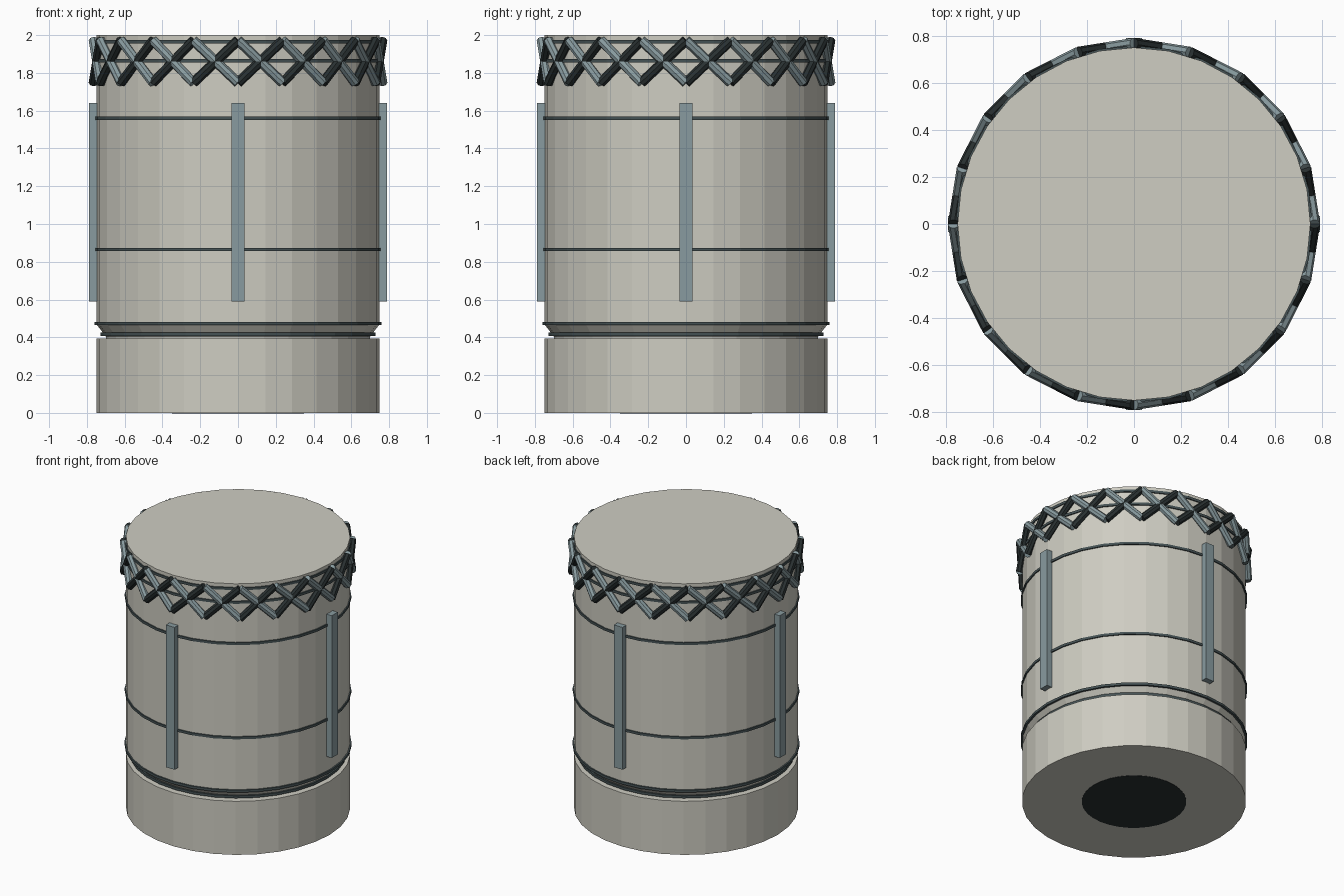
import bpy
import bmesh
from math import sin, cos, pi
from mathutils import Vector, Matrix

cube = bpy.data.objects.get("Cube")
if cube:
    bpy.data.objects.remove(cube, do_unlink=True)

SIDES = 32


def material(name, rgb):
    m = bpy.data.materials.new(name)
    m.use_nodes = True
    m.diffuse_color = (*rgb, 1)
    m.node_tree.nodes["Principled BSDF"].inputs["Base Color"].default_value = (*rgb, 1)
    return m


shell = material("warm grey shell", (0.62, 0.61, 0.54))
slate = material("slate blue", (0.25, 0.33, 0.35))
band = material("dark slate", (0.06, 0.085, 0.09))
black = material("near black", (0.022, 0.03, 0.031))


def finish(name, bm, mat):
    bmesh.ops.recalc_face_normals(bm, faces=bm.faces)
    mesh = bpy.data.meshes.new(name)
    bm.to_mesh(mesh)
    bm.free()
    mesh.materials.append(mat)
    ob = bpy.data.objects.new(name, mesh)
    bpy.context.collection.objects.link(ob)
    return ob


def lathe(name, profile, mat, closed=False):
    """Turn a (radius, height) profile; open profiles get end caps."""
    bm = bmesh.new()
    loops = []
    for r, z in profile:
        loops.append([bm.verts.new((r * cos(2 * pi * i / SIDES), r * sin(2 * pi * i / SIDES), z))
                      for i in range(SIDES)])
    pairs = list(zip(loops, loops[1:]))
    if closed:
        pairs.append((loops[-1], loops[0]))
    else:
        bm.faces.new(loops[0])
        bm.faces.new(loops[-1])
    for a, b in pairs:
        for i in range(SIDES):
            j = (i + 1) % SIDES
            bm.faces.new((a[i], a[j], b[j], b[i]))
    return finish(name, bm, mat)


# Main body with a tapered neck above the base section
lathe("body", [(0.75, 0), (0.75, 0.395), (0.7, 0.395), (0.7, 0.405),
               (0.75, 0.47), (0.75, 2.0)], shell)

# Thin bands around the body
for i, (r, z) in enumerate([(0.727, 0.416), (0.76, 0.473), (0.758, 0.865),
                            (0.758, 1.56), (0.758, 1.865), (0.758, 1.965)]):
    h = 0.009
    lathe(f"band_{i + 1}", [(r - 0.03, z - h), (r, z - h), (r, z + h), (r - 0.03, z + h)],
          band, closed=True)

# Dark opening under the base
lathe("base_opening", [(0.35, -0.002), (0.35, 0.003)], black)

# Four upright rails
for i, side in enumerate(["left", "back", "right", "front"]):
    bm = bmesh.new()
    bmesh.ops.create_cube(bm, size=1, matrix=Matrix.Rotation(i * pi / 2, 4, "Z")
                          @ Matrix.Translation((0.765, 0, 1.115))
                          @ Matrix.Diagonal((0.05, 0.07, 1.05, 1)))
    finish(f"{side}_rail", bm, slate)


# Crossed lattice around the top: one set of struts leans each way
def lattice(name, lean, mat):
    count = 20
    bm = bmesh.new()
    for k in range(count):
        a, b = 2 * pi * k / count, 2 * pi * (k + lean) / count
        low = Vector((0.765 * cos(a), 0.765 * sin(a), 1.748))
        high = Vector((0.765 * cos(b), 0.765 * sin(b), 1.972))
        d = high - low
        bmesh.ops.create_cone(bm, cap_ends=True, segments=8, radius1=0.026, radius2=0.026,
                              depth=d.length,
                              matrix=Matrix.Translation((low + high) / 2)
                              @ d.to_track_quat("Z", "Y").to_matrix().to_4x4())
    return finish(name, bm, mat)


lattice("lattice_struts_dark", 1, black)
lattice("lattice_struts_light", -1, slate)
